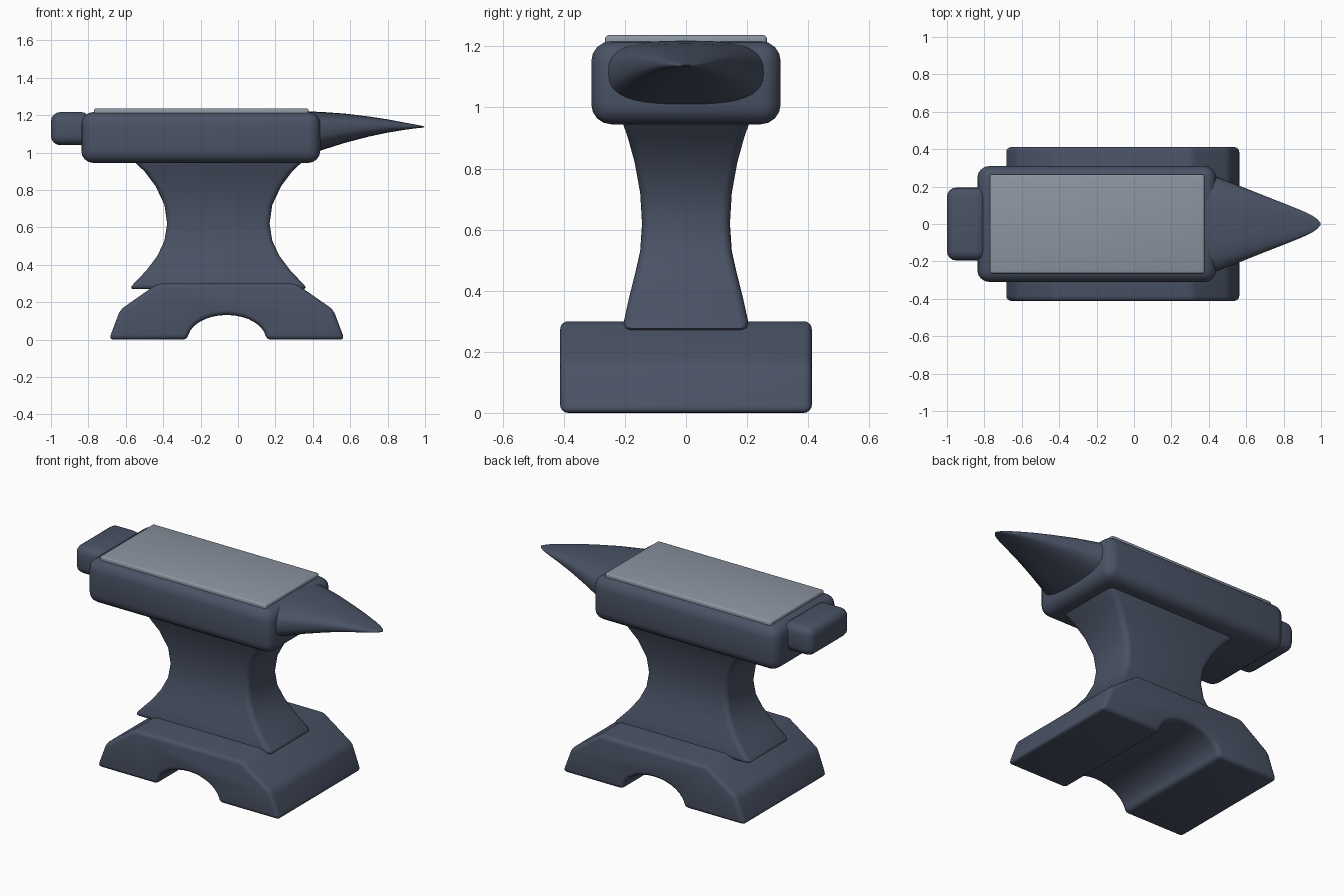
import bpy, bmesh, math

if "Cube" in bpy.data.objects:
    bpy.data.objects.remove(bpy.data.objects["Cube"])

def material(name, rgb):
    m = bpy.data.materials.new(name)
    m.diffuse_color = (*rgb, 1)
    m.use_nodes = True
    m.node_tree.nodes["Principled BSDF"].inputs["Base Color"].default_value = m.diffuse_color
    return m

IRON = material("dark iron", (0.068, 0.085, 0.130))
STEEL = material("polished steel", (0.26, 0.30, 0.36))

def finish(name, bm, mat, bevel=0, segments=4, limit=30):
    bmesh.ops.recalc_face_normals(bm, faces=bm.faces)
    me = bpy.data.meshes.new(name)
    bm.to_mesh(me)
    bm.free()
    ob = bpy.data.objects.new(name, me)
    bpy.context.collection.objects.link(ob)
    me.materials.append(mat)
    if bevel:
        b = ob.modifiers.new("rounded edges", "BEVEL")
        b.width, b.segments = bevel, segments
        b.limit_method, b.angle_limit = "ANGLE", math.radians(limit)
    bpy.ops.object.select_all(action="DESELECT")
    ob.select_set(True)
    bpy.context.view_layer.objects.active = ob
    if bevel:
        bpy.ops.object.modifier_apply(modifier="rounded edges")
    bpy.ops.object.shade_smooth_by_angle(angle=math.radians(40))
    return ob

def box(name, x, y, z, mat, bevel, segments=4):
    """Rounded box from x range, y half width and z range."""
    bm = bmesh.new()
    bmesh.ops.create_cube(bm, size=1)
    for v in bm.verts:
        v.co = (x[v.co.x > 0], math.copysign(y, v.co.y), z[v.co.z > 0])
    return finish(name, bm, mat, bevel, segments)

def loft(rings):
    """Skin a list of equal-length point rings and cap both ends."""
    bm = bmesh.new()
    vs = [[bm.verts.new(p) for p in r] for r in rings]
    n = len(vs[0])
    for a, b in zip(vs, vs[1:]):
        for i in range(n):
            j = (i + 1) % n
            bm.faces.new((a[i], a[j], b[j], b[i]))
    bm.faces.new(vs[0])
    bm.faces.new(vs[-1])
    return bm

# Base: arched foot profile extruded front to back
CX = -0.06
half = [(0.63, 0), (0.57, 0.16), (0.37, 0.30)]
arch = [(CX + 0.21 * math.cos(t), 0.132 * math.sin(t))
        for t in (math.pi * i / 16 for i in range(17))]
profile = ([(CX + x, z) for x, z in half]
           + [(CX - x, z) for x, z in reversed(half)] + arch[::-1])
finish("base", loft([[(x, y, z) for x, z in profile] for y in (-0.412, 0.412)]),
       IRON, 0.03)

# Waist: rectangular sections pinched in the middle
sections = [(0.27, 0.480, 0.210), (0.37, 0.385, 0.188), (0.45, 0.325, 0.168),
            (0.53, 0.288, 0.150), (0.62, 0.274, 0.144), (0.72, 0.288, 0.150),
            (0.82, 0.335, 0.168), (0.90, 0.395, 0.190), (0.98, 0.480, 0.218)]
rings = [[(-0.105 + sx * a, sy * b, z) for sx, sy in
          ((-1, -1), (1, -1), (1, 1), (-1, 1))] for z, a, b in sections]
finish("waist", loft(rings), IRON, 0.03)

# Body, heel and hardened face plate
box("body", (-0.838, 0.44), 0.31, (0.945, 1.217), IRON, 0.065)
box("heel", (-1.0, -0.79), 0.195, (1.04, 1.217), IRON, 0.05)
box("face_plate", (-0.77, 0.377), 0.265, (1.19, 1.237), STEEL, 0.012, 3)

# Horn: squarish oval sections tapering to an upturned tip (x, half width, bottom, top)
horn = [(0.36, 0.275, 0.99, 1.219), (0.41, 0.268, 1.003, 1.219), (0.44, 0.253, 1.011, 1.218),
        (0.57, 0.202, 1.052, 1.209), (0.70, 0.150, 1.086, 1.193),
        (0.80, 0.111, 1.107, 1.178), (0.89, 0.075, 1.122, 1.161),
        (0.95, 0.047, 1.130, 1.150), (0.98, 0.026, 1.133, 1.144),
        (0.997, 0.006, 1.136, 1.140)]

def power(v):
    return math.copysign(abs(v) ** 0.72, v)

rings = []
for x, w, lo, hi in horn:
    angles = [2 * math.pi * i / 40 for i in range(40)]
    rings.append([(x, w * power(math.cos(t)),
                   (lo + hi) / 2 + (hi - lo) / 2 * power(math.sin(t))) for t in angles])
finish("horn", loft(rings), IRON)
